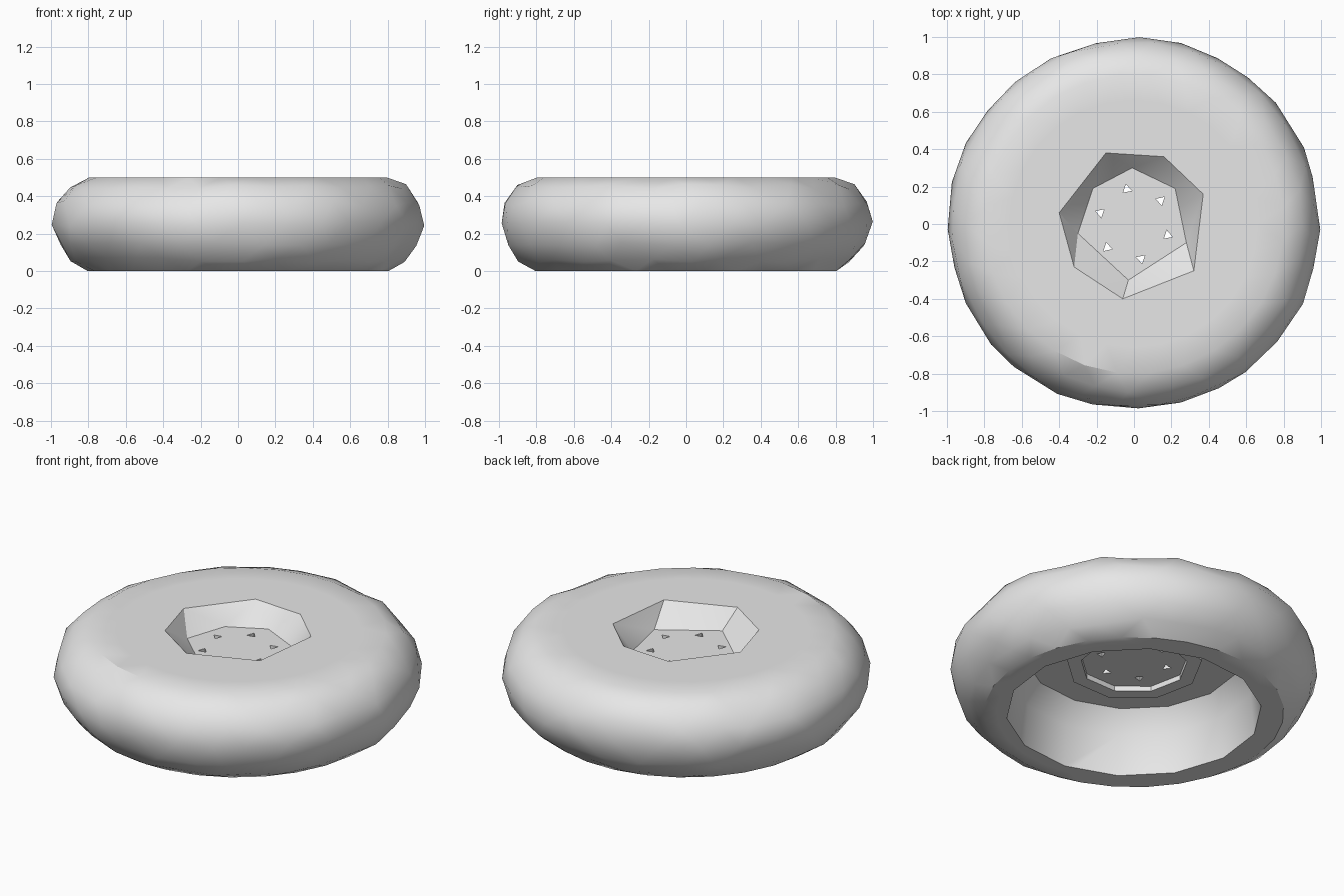
import bpy, bmesh, math, random
from mathutils import Vector

random.seed(4)
if "Cube" in bpy.data.objects:
    bpy.data.objects.remove(bpy.data.objects["Cube"], do_unlink=True)

grey = bpy.data.materials.new("plain_grey")
grey.use_nodes = True
grey.diffuse_color = (0.8, 0.8, 0.8, 1)
grey.node_tree.nodes["Principled BSDF"].inputs["Base Color"].default_value = (0.8, 0.8, 0.8, 1)


def finish(name, bm):
    bmesh.ops.recalc_face_normals(bm, faces=bm.faces)
    mesh = bpy.data.meshes.new(name)
    bm.to_mesh(mesh)
    bm.free()
    mesh.materials.append(grey)
    obj = bpy.data.objects.new(name, mesh)
    bpy.context.collection.objects.link(obj)
    return obj


def polar(r, angle, z):
    return Vector((r * math.cos(angle), r * math.sin(angle), z))


def lathe(name, profile, sides, turn=0.0, jitter=0.0):
    """Closed solid of revolution; jitter staggers the rings into irregular triangles."""
    bm = bmesh.new()
    rings = []
    for k, (r, z) in enumerate(profile):
        rough = jitter if r > 0.82 else 0
        stagger = (k % 2) * 0.5 if jitter else 0
        ring = []
        for i in range(sides):
            a = turn + (i + stagger + random.uniform(-12, 12) * rough) * math.tau / sides
            ring.append(bm.verts.new(polar(r - random.uniform(0, rough), a,
                                           z + random.uniform(-rough, rough))))
        rings.append(ring)
    for k, (low, high) in enumerate(zip(rings, rings[1:])):
        for i in range(sides):
            j = (i + 1) % sides
            a, b, c, d = low[i], low[j], high[i], high[j]
            if not jitter:
                bm.faces.new((a, b, d, c))
            elif k % 2 == 0:
                bm.faces.new((a, b, c))
                bm.faces.new((b, d, c))
            else:
                bm.faces.new((a, b, d))
                bm.faces.new((a, d, c))
    bm.faces.new(rings[0][::-1])
    bm.faces.new(rings[-1])
    return finish(name, bm)


def hull(name, points):
    bm = bmesh.new()
    for p in points:
        bm.verts.new(p)
    bmesh.ops.convex_hull(bm, input=bm.verts)
    bmesh.ops.dissolve_limit(bm, angle_limit=0.01, verts=bm.verts, edges=bm.edges)
    return finish(name, bm)


def combine(target, tool, operation):
    mod = target.modifiers.new(operation, "BOOLEAN")
    mod.operation = operation
    mod.solver = "EXACT"
    mod.object = tool
    bpy.context.view_layer.objects.active = target
    bpy.ops.object.modifier_apply(modifier=mod.name)
    bpy.data.objects.remove(tool, do_unlink=True)


# Rounded tyre body with lightly irregular facets
wheel = lathe("wheel", [(0.74, 0), (0.81, 0), (0.9, 0.06), (0.965, 0.14), (1.0, 0.25),
                        (0.98, 0.36), (0.905, 0.45), (0.8, 0.5), (0.66, 0.5)],
              28, jitter=0.014)

# Deep hollow in the underside
combine(wheel, lathe("hollow", [(0.69, -0.1), (0.69, 0), (0.67, 0.24), (0.59, 0.36)], 14, 0.1),
        "DIFFERENCE")

# Hub boss and its shallow recess
combine(wheel, lathe("boss", [(0.37, 0.29), (0.385, 0.42)], 9, 0.2), "UNION")
combine(wheel, lathe("boss_recess", [(0.29, 0.2), (0.29, 0.32)], 9, 0.2), "DIFFERENCE")

# Faceted dish in the top: seven-sided rim, six-sided floor
rim = [(-0.15, 0.38), (0.16, 0.36), (0.37, 0.16), (0.32, -0.25),
       (-0.06, -0.4), (-0.32, -0.23), (-0.4, 0.06)]
floor = [(-0.01, 0.3), (0.22, 0.19), (0.28, -0.1), (-0.03, -0.3), (-0.3, -0.05), (-0.22, 0.19)]
dish = [Vector((x, y, 0.5)) for x, y in rim] + [Vector((x, y, 0.6)) for x, y in rim]
dish += [Vector((x, y, 0.39)) for x, y in floor]
combine(wheel, hull("dish", dish), "DIFFERENCE")

# Ring of six triangular bolt holes
for n in range(6):
    out = math.radians(101.5 + 60 * n)
    centre = polar(0.19, out, 0)
    points = [centre + polar(0.028, out + t * math.tau / 3, z)
              for t in range(3) for z in (0.2, 0.45)]
    combine(wheel, hull("bolt_hole", points), "DIFFERENCE")

bpy.ops.object.select_all(action="DESELECT")
wheel.select_set(True)
bpy.context.view_layer.objects.active = wheel
bpy.ops.object.shade_smooth_by_angle(angle=math.radians(30))
